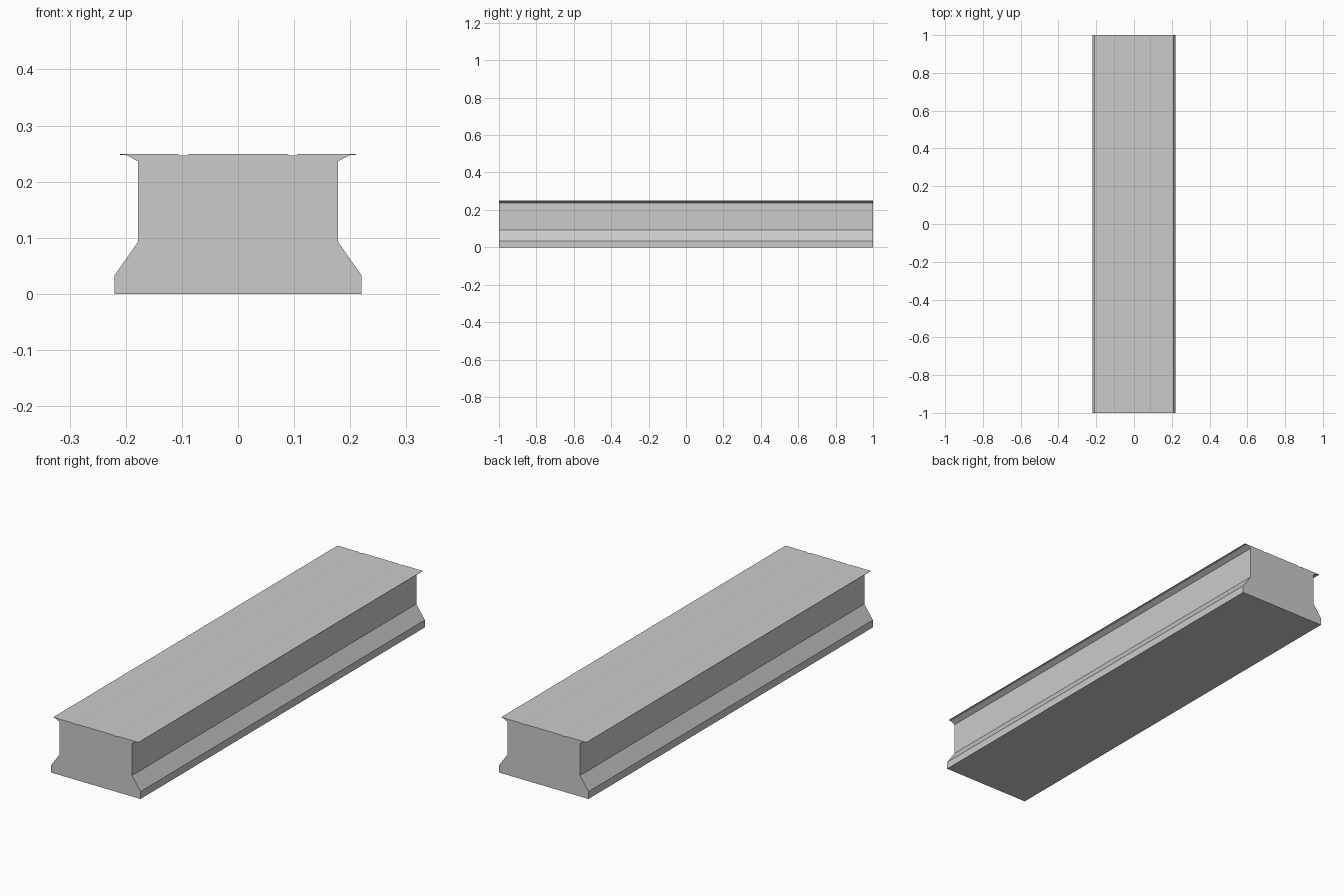
import bpy, bmesh

if "Cube" in bpy.data.objects:
    bpy.data.objects.remove(bpy.data.objects["Cube"])

# Right half of the beam cross-section (x, z), bottom to top
half = [(0.22, 0.0), (0.22, 0.033), (0.178, 0.093), (0.178, 0.236),
        (0.198, 0.247), (0.21, 0.2475), (0.21, 0.249),
        # shallow groove in the top
        (0.107, 0.249), (0.104, 0.247), (0.091, 0.247), (0.088, 0.249)]
profile = half + [(-x, z) for x, z in reversed(half)]

# Extrude the mirrored profile along y
bm = bmesh.new()
face = bm.faces.new([bm.verts.new((x, -1, z)) for x, z in profile])
res = bmesh.ops.extrude_face_region(bm, geom=[face], use_keep_orig=True)
verts = [g for g in res["geom"] if isinstance(g, bmesh.types.BMVert)]
bmesh.ops.translate(bm, verts=verts, vec=(0, 2, 0))
bmesh.ops.recalc_face_normals(bm, faces=bm.faces[:])

mesh = bpy.data.meshes.new("beam")
bm.to_mesh(mesh)
bm.free()
beam = bpy.data.objects.new("beam", mesh)
bpy.context.collection.objects.link(beam)
